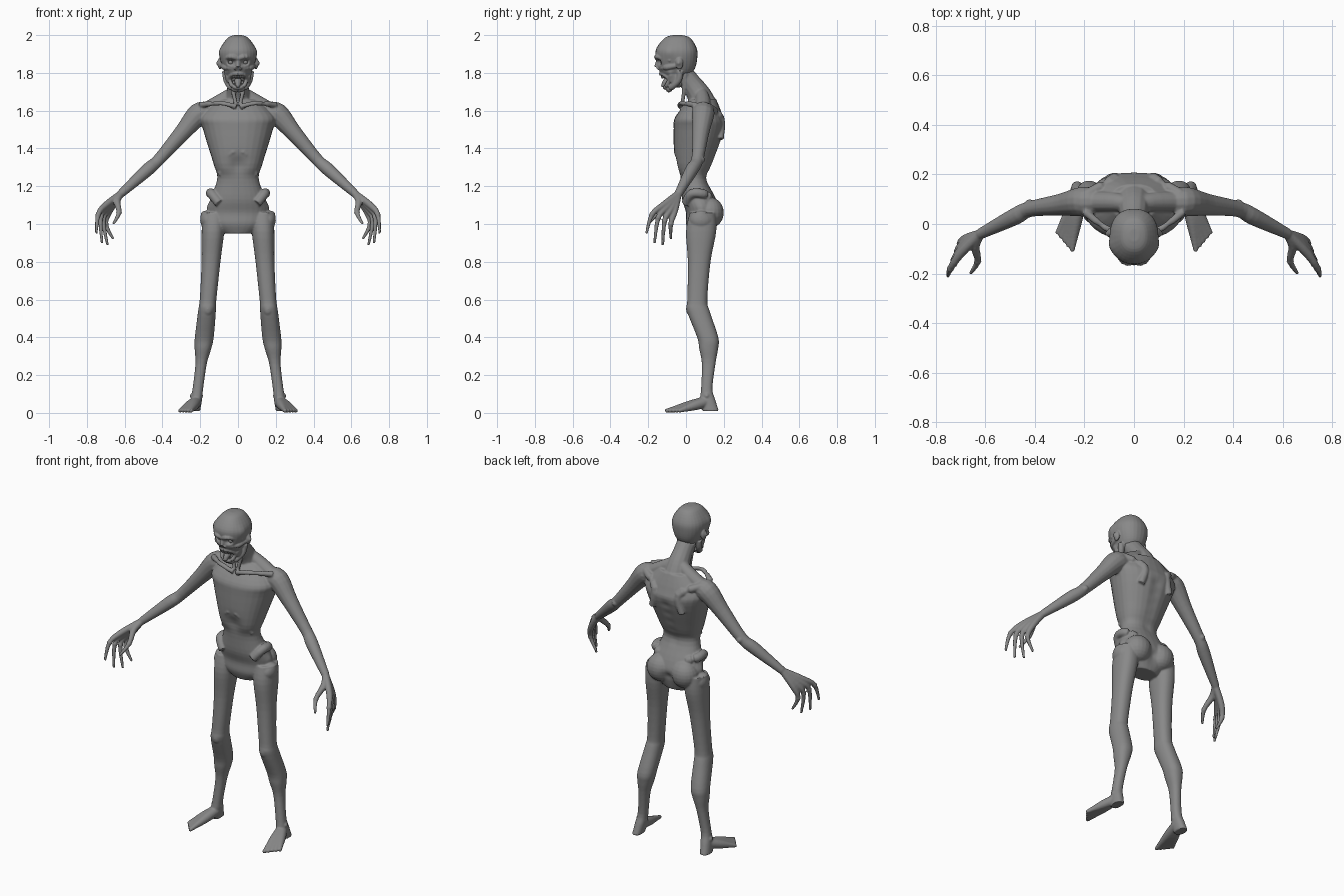
import bpy, bmesh
from math import sin, cos, pi, exp, copysign
from mathutils import Vector, Matrix

cube = bpy.data.objects.get("Cube")
if cube:
    bpy.data.objects.remove(cube)

skin = bpy.data.materials.new("grey skin")
skin.use_nodes = True
grey = (.25, .25, .25, 1)
skin.diffuse_color = grey
skin.node_tree.nodes["Principled BSDF"].inputs["Base Color"].default_value = grey


def point(x, y, z):
    return Vector((x, y, z))


def smooth_rows(rows, steps=4):
    """Catmull-Rom resampling of a list of number rows."""
    resampled = []
    last = len(rows) - 1
    for i in range(last):
        before, start, end, after = (rows[max(i - 1, 0)], rows[i], rows[i + 1], rows[min(i + 2, last)])
        for step in range(steps):
            t = step / steps
            resampled.append([
                q + t / 2 * (r - p + t * (2 * p - 5 * q + 4 * r - s + t * (3 * (q - r) + s - p)))
                for p, q, r, s in zip(before, start, end, after)])
    return resampled + [list(rows[last])]


def skin_rings(bm, rings):
    loops = [[bm.verts.new(co) for co in ring] for ring in rings]
    count = len(loops[0])
    for lower, upper in zip(loops, loops[1:]):
        for i in range(count):
            j = (i + 1) % count
            bm.faces.new((lower[i], lower[j], upper[j], upper[i]))
    bm.faces.new(loops[0][::-1])
    bm.faces.new(loops[-1])


def stack(bm, rows, centre_x=lambda z: 0, sides=28):
    """Level, slightly squared ovals from rows of height, centre y, half width, half depth."""
    def squared(value):
        return copysign(abs(value) ** .88, value)
    angles = [2 * pi * i / sides for i in range(sides)]
    skin_rings(bm, [[(centre_x(z) + width * squared(cos(a)), y + depth * squared(sin(a)), z) for a in angles]
                    for z, y, width, depth in smooth_rows(rows)])


def tube(bm, path, radii, sides=14):
    """Round tube along a path with one radius per path point."""
    rows = smooth_rows([(*co, radius) for co, radius in zip(path, radii)])
    centres = [Vector(row[:3]) for row in rows]
    rings = []
    for i, centre in enumerate(centres):
        along = centres[min(i + 1, len(centres) - 1)] - centres[max(i - 1, 0)]
        helper = point(1, 0, 0) if abs(along.x) < along.length * .8 else point(0, 0, 1)
        u = along.cross(helper).normalized()
        v = along.cross(u).normalized()
        angles = [2 * pi * k / sides for k in range(sides)]
        rings.append([centre + rows[i][3] * (u * cos(a) + v * sin(a)) for a in angles])
    skin_rings(bm, rings)


def ball(bm, centre, size):
    bmesh.ops.create_uvsphere(bm, u_segments=20, v_segments=12, radius=1,
                              matrix=Matrix.Translation(centre) @ Matrix.Diagonal((*size, 1)))


def finish(name, bm, voxel=None, hollows=()):
    """Mirror the half, fuse it into one skin, then press in soft hollows."""
    bmesh.ops.recalc_face_normals(bm, faces=bm.faces)
    half = bpy.data.meshes.new(name)
    bm.to_mesh(half)
    bm.free()
    part = bpy.data.objects.new(name, half)
    bpy.context.scene.collection.objects.link(part)
    part.modifiers.new("mirror", "MIRROR").use_mirror_merge = False
    if voxel:
        fuse = part.modifiers.new("fuse", "REMESH")
        fuse.mode = "VOXEL"
        fuse.voxel_size = voxel
        part.modifiers.new("relax", "SMOOTH").iterations = 4
    graph = bpy.context.evaluated_depsgraph_get()
    mesh = bpy.data.meshes.new_from_object(part.evaluated_get(graph))
    part.modifiers.clear()
    part.data = mesh
    for vert in mesh.vertices:
        folded = point(abs(vert.co.x), vert.co.y, vert.co.z)
        for centre, radius, push in hollows:
            distance = (folded - centre).length / radius
            if distance < 2.5:
                move = push * exp(-distance * distance)
                vert.co += point(copysign(move.x, vert.co.x), move.y, move.z)
        vert.co.z = max(vert.co.z, 0)
    mesh.materials.clear()
    mesh.materials.append(skin)
    mesh.shade_smooth()


inward, forward, back = point(-1, 0, 0), point(0, -1, 0), point(0, 1, 0)

# joints of the left side
shoulder, elbow, wrist = point(.21, .09, 1.58), point(.42, .06, 1.34), point(.62, -.04, 1.16)
ankle = point(.22, .11, .06)
neck_base, skull_base = point(0, .1, 1.6), point(0, -.02, 1.8)

body = bmesh.new()
# torso: pelvis, narrow waist, rib cage, shoulder girdle
stack(body, [(.95, .08, .08, .06), (1, .08, .14, .08), (1.06, .09, .155, .09), (1.13, .07, .145, .09),
             (1.24, .04, .11, .07), (1.32, .04, .13, .1), (1.5, .07, .185, .135),
             (1.57, .07, .195, .125), (1.66, .09, .1, .07)])

# neck, trapezius, collarbone, shoulder blade, neck tendon
tube(body, (neck_base, point(0, .07, 1.68), point(0, .03, 1.74), skull_base), (.08, .065, .055, .055))
tube(body, (point(.02, .08, 1.7), point(.09, .09, 1.65), shoulder), (.03, .04, .04))
tube(body, (point(.01, -.03, 1.62), point(.09, -.03, 1.64), point(.2, .05, 1.63)), (.013, .012, .016))
tube(body, (point(.19, .12, 1.62), point(.08, .18, 1.56), point(.1, .18, 1.45)), (.02, .024, .02))
tube(body, (point(.01, -.02, 1.63), point(.05, 0, 1.8)), (.01, .012))

# lower edge of the ribs
tube(body, (point(0, -.05, 1.38), point(.04, -.05, 1.37), point(.1, 0, 1.26)), (.01, .014, .01))

# hips: crest of the pelvis, hip joint, buttock
tube(body, (point(.1, 0, 1.11), point(.14, .03, 1.16), point(.14, .09, 1.16), point(.09, .12, 1.14)), [.025] * 4)
ball(body, (.16, .08, 1.02), (.04, .06, .05))
ball(body, (.08, .13, 1.06), (.08, .07, .08))

# leg, spreading slightly outward to the foot, with kneecap and ankle bones
stack(body, [(1.06, .09, .06, .07), (.96, .08, .06, .08), (.8, .07, .05, .06), (.6, .06, .044, .053),
             (.54, .065, .047, .06), (.4, .115, .05, .056), (.34, .12, .044, .05), (.26, .12, .03, .036),
             (.13, .11, .028, .03), (.07, .115, .03, .04), (.01, .13, .028, .044)],
      lambda z: .23 - z / 10 - .012 * sin(pi * z))
ball(body, (.16, .03, .55), (.03, .03, .04))
ball(body, (.22, .11, .09), (.036, .02, .02))

# foot: one ray from the ankle to each toe tip
for i in range(5):
    toe = point(.25, -.11, .01).lerp(point(.31, -.04, .01), i / 4)
    tube(body, (ankle, ankle.lerp(toe, .4), ankle.lerp(toe, .8), toe), (.03, .026, .015, .01))

# arm
tube(body, (point(.16, .09, 1.59), shoulder, shoulder.lerp(elbow, .4), elbow, elbow.lerp(wrist, .3), wrist),
     (.055, .06, .045, .032, .035, .022))
ball(body, elbow + back * .02, [.02] * 3)

# hand: thumb, then four fingers fanned from the first to the last
digits = [(point(.64, -.09, 1.12), point(.63, -.15, 1.06), point(.66, -.2, 1))]
for i in range(4):
    t = i / 3
    knuckle = point(.7, -.12, 1.1).lerp(point(.68, -.06, 1.07), t)
    joint = point(.74, -.18, 1.05).lerp(point(.7, -.08, 1), t)
    tip = point(.75, -.21, .95).lerp(point(.66, -.08, .92), t)
    tip.z -= sin(pi * t) * .05
    digits.append((knuckle, joint, tip))
for knuckle, joint, tip in digits:
    tube(body, (wrist, knuckle, joint, tip), (.019, .018, .013, .007))
    ball(body, joint, [.015] * 3)

# hollows: belly, collar, hip notch, cleft, and the groove of the spine
hollows = [(point(0, -.06, 1.31), .05, back * .022), (point(.07, -.03, 1.66), .03, back * .01),
           (point(.18, .08, 1.09), .035, inward * .02), (point(0, .2, 1.03), .03, forward * .03),
           (point(0, .2, .98), .03, forward * .03)]
hollows += [(point(0, .2 - (1.5 - z) ** 2, z), .03, forward * .008) for z in (1.24, 1.3, 1.36, 1.42, 1.48)]
finish("body", body, .005, hollows)

head = bmesh.new()
# skull tapering to the upper jaw
stack(head, [(2, -.045, .02, .025), (1.985, -.045, .055, .068), (1.93, -.05, .093, .107), (1.88, -.05, .096, .11),
             (1.82, -.05, .077, .096), (1.77, -.055, .05, .06)])

# brow, cheekbone, nose with nostril wing
tube(head, (point(0, -.15, 1.875), point(.04, -.15, 1.885), point(.085, -.08, 1.865)), (.012, .015, .01))
tube(head, (point(.085, -.04, 1.84), point(.07, -.1, 1.83), point(.03, -.13, 1.825)), (.011, .015, .012))
tube(head, (point(0, -.146, 1.87), point(0, -.157, 1.83)), (.01, .012))
ball(head, (.013, -.148, 1.823), (.009, .012, .009))

# lips around the open mouth, jaw, cheek, floor of the mouth
tube(head, (point(0, -.134, 1.795), point(.03, -.12, 1.793), point(.043, -.09, 1.765),
            point(.03, -.105, 1.73), point(0, -.112, 1.722)), [.011] * 5)
tube(head, (point(.068, -.03, 1.81), point(.06, -.04, 1.76), point(.034, -.08, 1.722), point(0, -.092, 1.713)),
     [.017] * 4)
ball(head, (.052, -.06, 1.775), (.014, .035, .035))
ball(head, (0, -.05, 1.742), (.046, .045, .02))

# ear
ball(head, (.095, -.035, 1.85), (.012, .02, .032))

# hollows: eye socket, nostril, temple, cheek, ear
finish("head", head, .0035, [
    (point(.03, -.15, 1.857), .014, back * .02), (point(.046, -.146, 1.857), .014, back * .018),
    (point(.012, -.16, 1.815), .008, back * .012), (point(.085, -.09, 1.91), .03, inward * .007),
    (point(.065, -.085, 1.795), .02, inward * .01), (point(.107, -.04, 1.852), .012, inward * .009)])

# eyes, tongue and teeth
eyes = bmesh.new()
ball(eyes, (.038, -.119, 1.857), [.015] * 3)
finish("eyes", eyes)

tongue = bmesh.new()
tube(tongue, (point(0, -.05, 1.75), point(0, -.1, 1.757), point(0, -.124, 1.725)), (.02, .019, .009))
finish("tongue", tongue)

teeth = bmesh.new()
for i in range(4):
    x = .005 + i * .009
    for y, z in ((-.128, 1.78), (-.108, 1.737)):
        ball(teeth, (x, y + 9 * x * x, z), (.0045, .004, .009))
finish("teeth", teeth)
